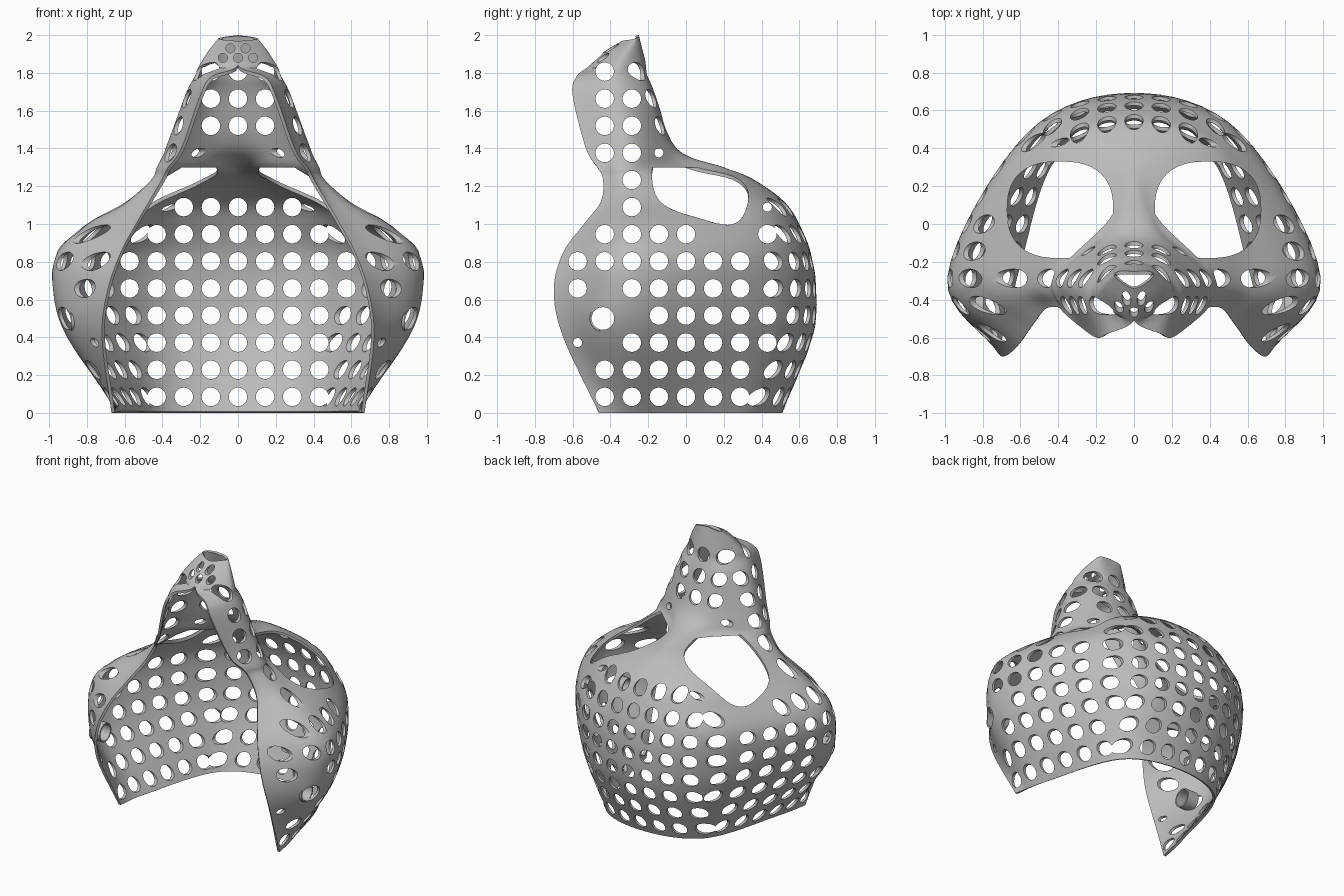
import bpy, bmesh, math
from mathutils import Vector, Matrix
from mathutils.bvhtree import BVHTree

if "Cube" in bpy.data.objects:
    bpy.data.objects.remove(bpy.data.objects["Cube"], do_unlink=True)

grey = bpy.data.materials.new("plain grey")
grey.use_nodes = True
grey.diffuse_color = (0.5, 0.5, 0.5, 1)
grey.node_tree.nodes["Principled BSDF"].inputs["Base Color"].default_value = (0.5, 0.5, 0.5, 1)

# Half sections in hundredths: height, back y, corner x y, widest x y, front edge x y
SECTIONS = [
    (0, 51, 42, 36, 61, -20, 67, -46),
    (40, 67, 51, 47, 90, -28, 72, -65),
    (65, 69, 55, 49, 98, -28, 69, -70),
    (85, 66, 56, 47, 96, -28, 62, -65),
    (100, 60, 51, 41, 80, -26, 54, -54),
    (112, 52, 43, 35, 59, -26, 47, -45),
    (124, 35, 25, 20, 45, -27, 40, -44),
    (130, 20, 15, 0, 42, -28, 37, -47),
    (140, -5, 18, -11, 38, -30, 30, -53),
    (168, -16, 17, -20, 28, -36, 20, -60),
    (178, -20, 14, -24, 23, -38, 14, -58),
    (184, -21, 13, -25, 20, -38, 0, -51),
    (200, -25, 8, -25, 10, -28, 0, -34),
]


def spline(points, before, after, steps):
    """Smooth curve through the points, shaped at its ends by two extra ones."""
    p = [before] + points + [after]
    out = []
    for i in range(len(points) - 1):
        a, b, c, d = p[i:i + 4]
        for k in range(steps):
            t = k / steps
            out.append(b + (c - a) * (t / 2)
                       + (a * 2 - b * 5 + c * 4 - d) * (t * t / 2)
                       + (b * 3 - a - c * 3 + d) * (t ** 3 / 2))
    return out + [points[-1]]


def new_object(name, bm):
    mesh = bpy.data.meshes.new(name)
    bm.to_mesh(mesh)
    obj = bpy.data.objects.new(name, mesh)
    bpy.context.collection.objects.link(obj)
    mesh.materials.append(grey)
    return obj


def apply_modifier(obj, kind, **settings):
    mod = obj.modifiers.new(kind.lower(), kind)
    for key, value in settings.items():
        setattr(mod, key, value)
    bpy.context.view_layer.objects.active = obj
    bpy.ops.object.modifier_apply(modifier=mod.name)


def smooth(obj):
    bpy.ops.object.select_all(action='DESELECT')
    obj.select_set(True)
    bpy.context.view_layer.objects.active = obj
    bpy.ops.object.shade_smooth_by_angle(angle=math.radians(35))


# Lofted surface, open at the front and at the bottom
keys = [Vector([n / 100 for n in s]) for s in SECTIONS]
skin = bmesh.new()
grid = []
for row in spline(keys, keys[0] * 2 - keys[1], keys[-1] * 2 - keys[-2], 6):
    z, back, cx, cy, wx, wy, ex, ey = row
    closed = z > 1.839
    ex = 0 if closed else max(ex, 0)
    edge, wide = Vector((ex, ey)), Vector((wx, wy))
    after = Vector((-wx, wy)) if closed else edge * 2 - wide
    half = spline([Vector((0, back)), Vector((cx, cy)), wide, edge], Vector((-cx, cy)), after, 8)
    n = len(half) - 1
    line = []
    for j in range(-n, n + 1):
        q = half[abs(j)]
        drop = 0.4 * max(0, z - 1.92) * abs(j) / n
        line.append(skin.verts.new((math.copysign(q.x, j), q.y, z - drop)))
    grid.append(line)
for low, high in zip(grid, grid[1:]):
    for j in range(len(low) - 1):
        skin.faces.new((low[j], high[j], high[j + 1], low[j + 1]))
bmesh.ops.remove_doubles(skin, verts=skin.verts[:], dist=0.0001)
skin.normal_update()
surface = BVHTree.FromBMesh(skin)

# Large rounded shoulder openings
EYE_X, EYE_Y, EYE_RX, EYE_RY, POWER = 0.39, 0.075, 0.28, 0.255, 2.5


def near_opening(p):
    d = abs((abs(p.x) - EYE_X) / EYE_RX) ** POWER + abs((p.y - EYE_Y) / EYE_RY) ** POWER
    return d < 1.3 and 0.85 < p.z < 1.33


openings = bmesh.new()
for side in (-1, 1):
    ring = []
    for k in range(48):
        c, s = math.cos(k * math.tau / 48), math.sin(k * math.tau / 48)
        x = EYE_X + EYE_RX * math.copysign(abs(c) ** (2 / POWER), c)
        y = EYE_Y + EYE_RY * math.copysign(abs(s) ** (2 / POWER), s)
        ring.append(openings.verts.new((side * x, y, 0.85)))
    base = openings.faces.new(ring)
    # Keep the base as the prism's floor
    top = bmesh.ops.extrude_face_region(openings, geom=[base], use_keep_orig=True)["geom"]
    bmesh.ops.translate(openings, vec=(0, 0, 0.45),
                        verts=[v for v in top if isinstance(v, bmesh.types.BMVert)])
bmesh.ops.recalc_face_normals(openings, faces=openings.faces[:])

# Perforations, drilled along the axis the surface faces
placed = []


def drill(bm, origin, direction, r, limit):
    loc, normal, _, dist = surface.ray_cast(origin, direction)
    if loc is None or abs(normal.dot(direction)) < limit:
        return
    if any((loc - p).length < r + pr + 0.015 for p, pr in placed):
        return
    up = Vector((0, 0, 1))
    across = direction.cross(up)
    depths = [dist]
    for k in range(12):
        a = k * math.tau / 12
        hit, _, _, d = surface.ray_cast(
            origin + (up * math.sin(a) + across * math.cos(a)) * (r + 0.013), direction)
        if hit is None or near_opening(hit):
            return
        depths.append(d)
    near, far = min(depths), max(depths)
    if far - near > 0.26:
        return
    turn = direction.to_track_quat('Z', 'Y').to_matrix().to_4x4()
    middle = origin + direction * ((near + far) / 2)
    bmesh.ops.create_cone(bm, cap_ends=True, segments=24, radius1=r, radius2=r,
                          depth=far - near + 0.12, matrix=Matrix.Translation(middle) @ turn)
    placed.append((loc, r))


STEP, BIG, SMALL = 0.1435, 0.049, 0.024
heights = [0.085 + STEP * k for k in range(13)]
back_holes, side_holes, cap_holes = bmesh.new(), bmesh.new(), bmesh.new()
for z in heights:
    for k in range(-4, 5):
        drill(back_holes, Vector((k * STEP, 2, z)), Vector((0, -1, 0)), BIG, 0.66)

# Sleeved mounting hole in each front flap, then the side holes around it
MOUNT_Y, MOUNT_Z = -0.44, 0.5
sleeves = bmesh.new()
for side in (-1, 1):
    inward = Vector((-side, 0, 0))
    start = Vector((side * 2, MOUNT_Y, MOUNT_Z))
    hit = surface.ray_cast(start, inward)[0]
    drill(side_holes, start, inward, 0.06, 0.2)
    bmesh.ops.create_cone(sleeves, cap_ends=False, segments=24, radius1=0.06, radius2=0.06, depth=0.09,
                          matrix=Matrix.Translation(hit + inward * 0.08) @ Matrix.Rotation(math.pi / 2, 4, 'Y'))
    for r in (BIG, SMALL):
        for z in heights:
            for k in range(-4, 5):
                y = k * STEP
                if math.hypot(y - MOUNT_Y, z - MOUNT_Z) > 0.17:
                    drill(side_holes, Vector((side * 2, y, z)), inward, r, 0.42)

# Small holes across the sloping cap
for z, count in ((1.93, 4), (1.88, 3)):
    for k in range(count):
        x = (k - (count - 1) / 2) * 0.08
        drill(cap_holes, Vector((x, -2, z)), Vector((0, 1, 0)), SMALL, 0.3)

# Thicken the shell and cut everything out
shell = new_object("perforated_shell", skin)
apply_modifier(shell, 'SOLIDIFY', thickness=0.018, offset=-1)
for bm in (openings, back_holes, side_holes, cap_holes):
    cutter = new_object("cutter", bm)
    cutter.hide_render = True
    apply_modifier(shell, 'BOOLEAN', object=cutter, operation='DIFFERENCE', solver='EXACT')
    bpy.data.objects.remove(cutter, do_unlink=True)
smooth(shell)

sleeve = new_object("mount_sleeves", sleeves)
apply_modifier(sleeve, 'SOLIDIFY', thickness=0.01, offset=1)
smooth(sleeve)
